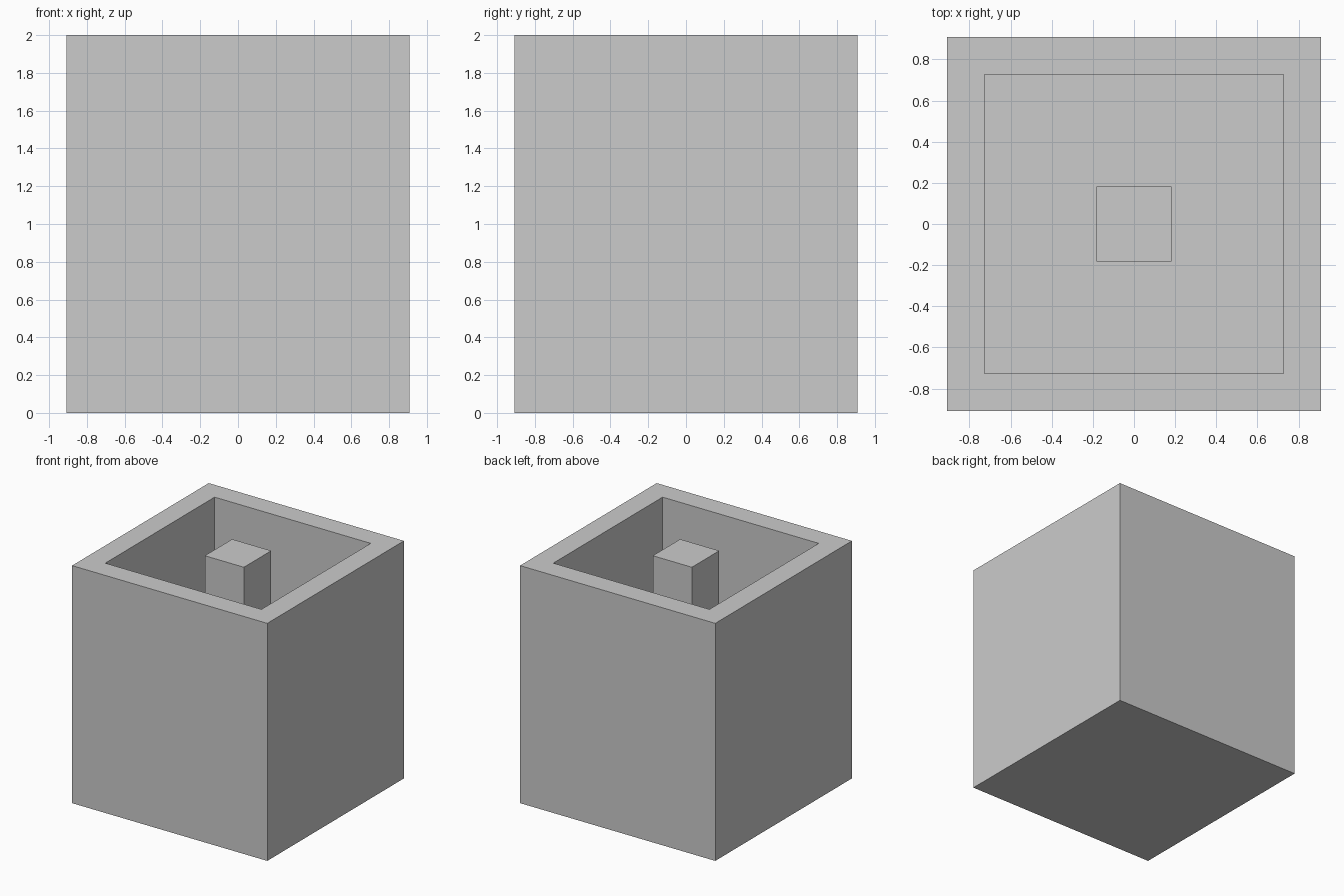
import bpy
import bmesh
from mathutils import Matrix, Vector

if "Cube" in bpy.data.objects:
    bpy.data.objects.remove(bpy.data.objects["Cube"])

U = 2 / 11          # wall thickness, the model's basic module
H = 2.0
FLOOR = U


def mesh_object(name, bm):
    mesh = bpy.data.meshes.new(name)
    bm.to_mesh(mesh)
    bm.free()
    obj = bpy.data.objects.new(name, mesh)
    bpy.context.collection.objects.link(obj)
    return obj


def add_box(bm, half, z0, z1):
    mat = Matrix.Translation((0, 0, (z0 + z1) / 2)) @ Matrix.Diagonal((2 * half, 2 * half, z1 - z0, 1))
    bmesh.ops.create_cube(bm, size=1, matrix=mat)


def top_face(bm):
    return max(bm.faces, key=lambda f: f.calc_center_median().z)


def sink_inset(bm, face, thickness, dz):
    # Inset a face, then extrude the inner part vertically
    bmesh.ops.inset_region(bm, faces=[face], thickness=thickness, use_even_offset=True)
    res = bmesh.ops.extrude_discrete_faces(bm, faces=[face])
    inner = res["faces"][0]
    bmesh.ops.translate(bm, verts=inner.verts, vec=Vector((0, 0, dz)))
    return inner


# Open square box with a central post rising from its floor to the rim
bm = bmesh.new()
add_box(bm, 5 * U, 0, H)
floor = sink_inset(bm, top_face(bm), U, FLOOR - H)
sink_inset(bm, floor, 3 * U, H - FLOOR)
bmesh.ops.recalc_face_normals(bm, faces=bm.faces)
mesh_object("open_box_with_post", bm)
